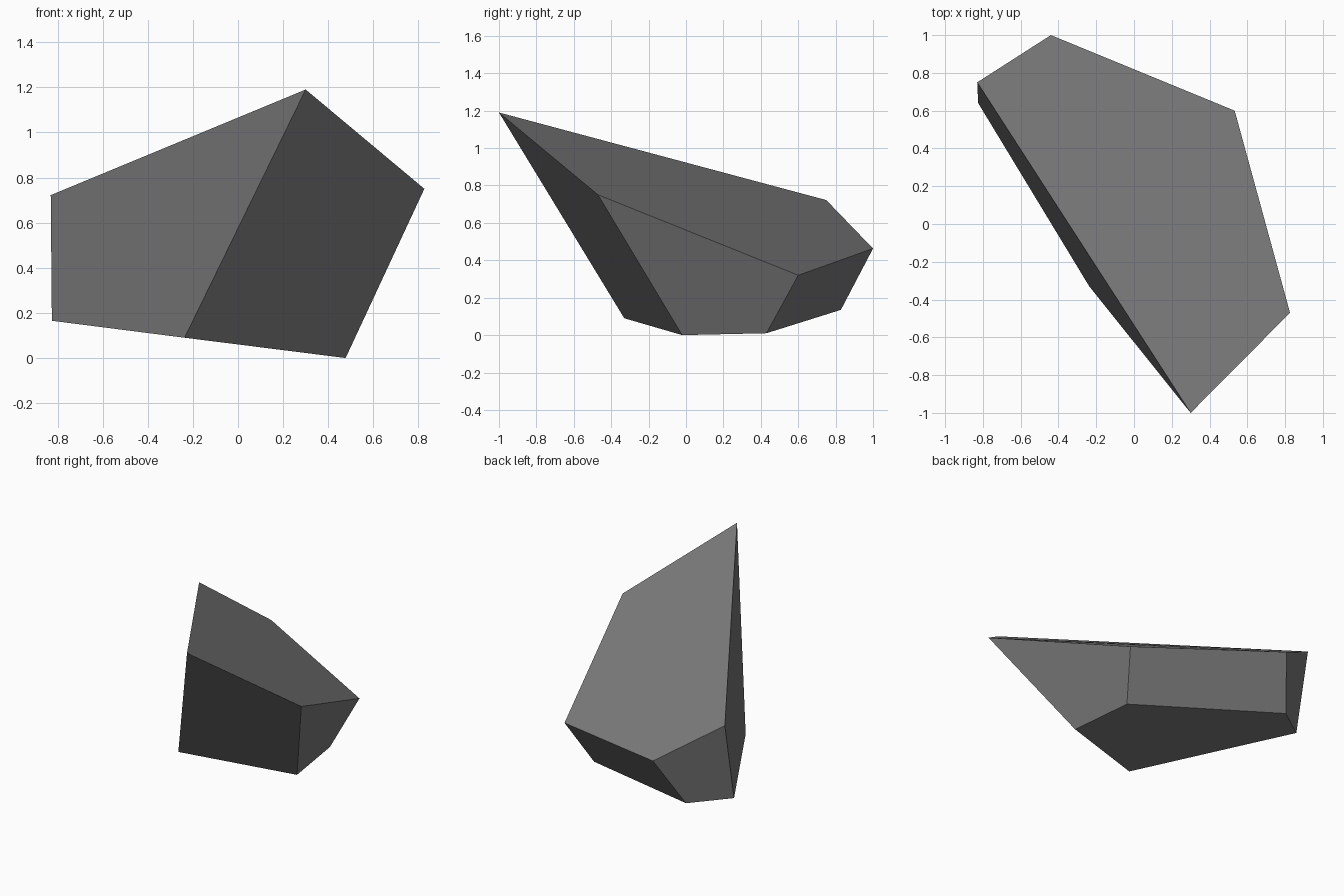
import bpy
import bmesh

cube = bpy.data.objects.get("Cube")
if cube:
    bpy.data.objects.remove(cube, do_unlink=True)

# Stone colour
stone = bpy.data.materials.new("stone_grey")
stone.use_nodes = True
colour = (0.2, 0.2, 0.2, 1.0)
stone.diffuse_color = colour
bsdf = next(n for n in stone.node_tree.nodes if n.type == 'BSDF_PRINCIPLED')
bsdf.inputs["Base Color"].default_value = colour
bsdf.inputs["Roughness"].default_value = 0.9

# Slanted upper and lower outlines, counter-clockwise, matching corner to corner
upper = [(0.30, -1.00, 1.19), (0.826, -0.47, 0.75), (0.533, 0.60, 0.32),
         (-0.44, 1.00, 0.463), (-0.83, 0.75, 0.722)]
lower = [(-0.237, -0.33, 0.09), (0.477, -0.02, 0.0), (0.42, 0.43, 0.01),
         (-0.58, 0.828, 0.135), (-0.825, 0.64, 0.165)]

# Rock: cap both outlines and join them with flat side facets
bm = bmesh.new()
top = [bm.verts.new(p) for p in upper]
base = [bm.verts.new(p) for p in lower]
bm.faces.new(top)
bm.faces.new(base[::-1])
for i in range(len(top)):
    j = (i + 1) % len(top)
    bm.faces.new((base[i], base[j], top[j], top[i]))
bmesh.ops.recalc_face_normals(bm, faces=bm.faces)

mesh = bpy.data.meshes.new("rock")
bm.to_mesh(mesh)
bm.free()
mesh.materials.append(stone)
rock = bpy.data.objects.new("rock", mesh)
bpy.context.collection.objects.link(rock)
